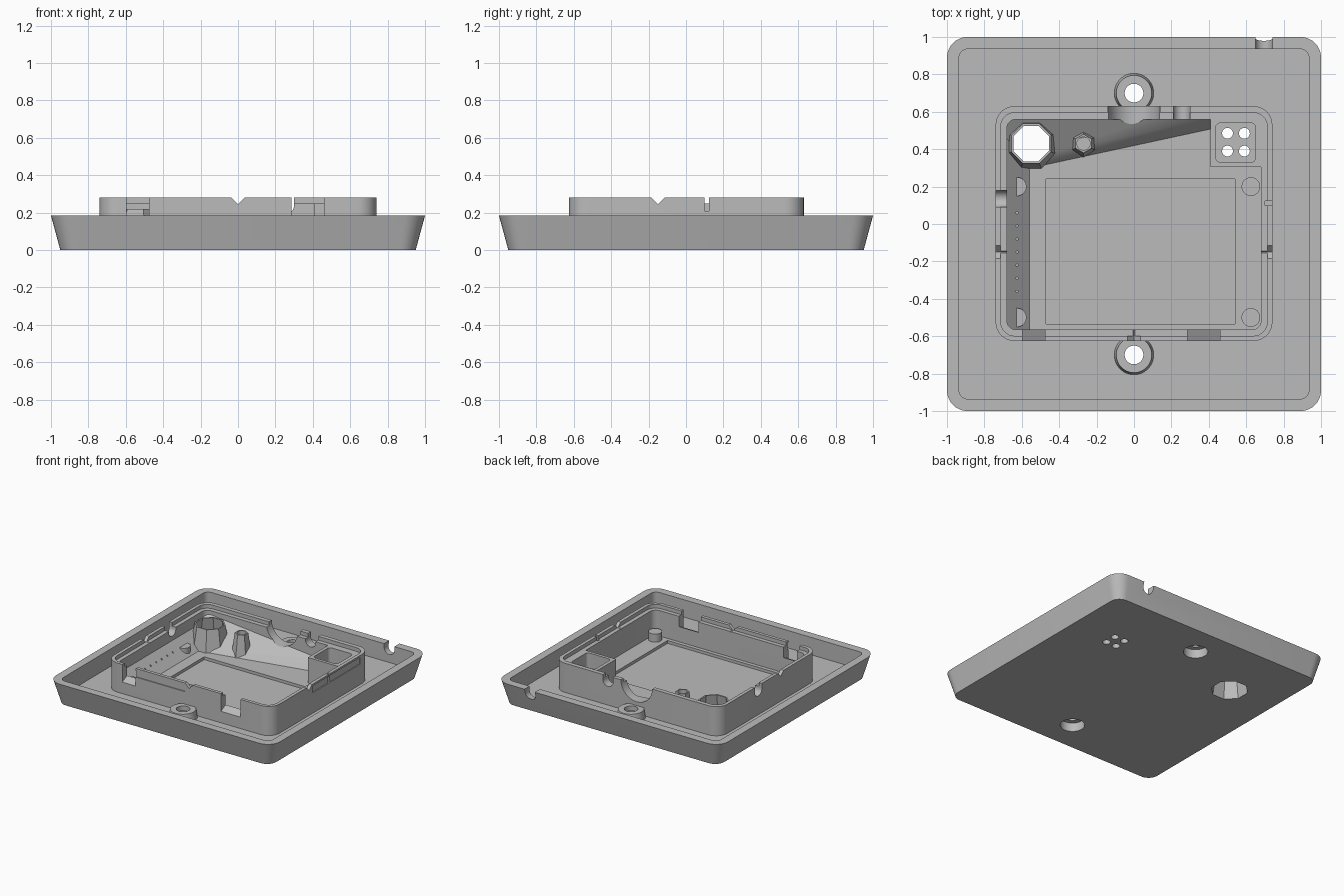
import bpy
import bmesh
from math import cos, sin, pi
from mathutils import Matrix

if "Cube" in bpy.data.objects:
    bpy.data.objects.remove(bpy.data.objects["Cube"])

grey = bpy.data.materials.new("plain_grey")
grey.use_nodes = True
grey.diffuse_color = (0.5, 0.5, 0.5, 1)
grey.node_tree.nodes["Principled BSDF"].inputs["Base Color"].default_value = (0.5, 0.5, 0.5, 1)

FLOOR = 0.045
TOP = 0.28


def finish(name, bm):
    bmesh.ops.recalc_face_normals(bm, faces=bm.faces)
    mesh = bpy.data.meshes.new(name)
    bm.to_mesh(mesh)
    bm.free()
    mesh.materials.append(grey)
    obj = bpy.data.objects.new(name, mesh)
    bpy.context.collection.objects.link(obj)
    return obj


def rounded(x0, x1, y0, y1, r, steps=8):
    """Outline of a rectangle with rounded corners."""
    pts = []
    corners = [(x1 - r, y1 - r), (x0 + r, y1 - r), (x0 + r, y0 + r), (x1 - r, y0 + r)]
    for q, (cx, cy) in enumerate(corners):
        for i in range(steps + 1):
            a = (q + i / steps) * pi / 2
            pts.append((cx + r * cos(a), cy + r * sin(a)))
    return pts


def ring(x, y, r, n=40):
    return [(x + r * cos((i + 0.5) * 2 * pi / n), y + r * sin((i + 0.5) * 2 * pi / n)) for i in range(n)]


def loft(name, low, high, z0, z1):
    """Solid between two outlines with equal point counts."""
    bm = bmesh.new()
    a = [bm.verts.new((x, y, z0)) for x, y in low]
    b = [bm.verts.new((x, y, z1)) for x, y in high]
    bm.faces.new(a)
    bm.faces.new(b)
    for i in range(len(a)):
        j = (i + 1) % len(a)
        bm.faces.new((a[i], a[j], b[j], b[i]))
    return finish(name, bm)


def box(name, x0, x1, y0, y1, z0, z1):
    outline = [(x0, y0), (x1, y0), (x1, y1), (x0, y1)]
    return loft(name, outline, outline, z0, z1)


def hull(name, points):
    bm = bmesh.new()
    for p in points:
        bm.verts.new(p)
    bmesh.ops.convex_hull(bm, input=bm.verts)
    return finish(name, bm)


def slot(x, y, z, r, axis, length=0.2):
    """U-shaped notch cutter, round below and open above."""
    arc = [(r * cos(pi + i * pi / 16), r * sin(pi + i * pi / 16)) for i in range(17)]
    outline = arc + [(r, 0.3), (-r, 0.3)]
    cutter = loft("cutter", outline, outline, -length / 2, length / 2)
    turn = Matrix.Rotation(pi / 2, 4, "X")
    if axis == "X":
        turn = Matrix.Rotation(pi / 2, 4, "Z") @ turn
    cutter.data.transform(Matrix.Translation((x, y, z)) @ turn)
    return cutter


def vee(x, y, axis):
    """V-shaped notch cutter at the top of the wall."""
    pts = []
    for s in (-0.1, 0.1):
        for u, z in ((0, 0.245), (-0.055, 0.3), (0.055, 0.3)):
            pts.append((x + u, y + s, z) if axis == "Y" else (x + s, y + u, z))
    return hull("cutter", pts)


def cut(obj, cutters):
    for c in cutters:
        mod = obj.modifiers.new("cut", "BOOLEAN")
        mod.operation = "DIFFERENCE"
        mod.solver = "EXACT"
        mod.object = c
        bpy.context.view_layer.objects.active = obj
        bpy.ops.object.modifier_apply(modifier=mod.name)


# Shared cutters
screw_holes, screw_recesses = [], []
for y in (0.7, -0.7):
    screw_holes.append(loft("cutter", ring(0, y, 0.05), ring(0, y, 0.05), -0.1, 0.2))
    screw_recesses.append(loft("cutter", ring(0, y, 0.09), ring(0, y, 0.09), -0.1, 0.07))
large_hole = loft("cutter", ring(-0.55, 0.43, 0.14, 8), ring(-0.55, 0.43, 0.1, 8), -0.02, 0.24)
post_hole = loft("cutter", ring(-0.27, 0.43, 0.035), ring(-0.27, 0.43, 0.035), 0.12, 0.3)
light_holes = [loft("cutter", ring(x, y, 0.029), ring(x, y, 0.029), -0.1, 0.2)
               for x in (0.5, 0.59) for y in (0.39, 0.485)]
cable_slot = slot(0, 0.58, 0.28, 0.14, "Y")
shared = screw_holes + screw_recesses + light_holes + [large_hole, post_hole, cable_slot]

# Outer tray with flared sides
tray = loft("tray", rounded(-0.95, 0.95, -0.95, 0.95, 0.08), rounded(-1, 1, -1, 1, 0.11), 0, 0.185)
inner = rounded(-0.935, 0.935, -0.935, 0.935, 0.045)
tray_cutters = [
    loft("cutter", inner, inner, FLOOR, 0.4),
    box("cutter", -0.47, 0.54, -0.535, 0.24, 0.022, 0.1),
    slot(0.695, 1, 0.155, 0.046, "Y"),
]
cut(tray, tray_cutters + screw_recesses + light_holes + [large_hole])

# Raised inner frame with a stepped lip
outline = rounded(-0.74, 0.74, -0.625, 0.63, 0.1)
frame = loft("inner_frame", outline, outline, 0.03, TOP)
cavity = rounded(-0.68, 0.68, -0.565, 0.56, 0.05)
ledge = rounded(-0.713, 0.713, -0.598, 0.595, 0.075)
frame_cutters = [
    loft("cutter", cavity, cavity, 0.02, 0.4),
    loft("cutter", ledge, ledge, 0.25, 0.4),
    slot(0.255, 0.6, 0.24, 0.045, "Y"),
    slot(-0.72, 0.135, 0.24, 0.045, "X"),
    box("cutter", 0.7, 0.8, 0.1, 0.122, 0.21, 0.4),
    vee(0, -0.6, "Y"), vee(0.72, -0.15, "X"), vee(-0.72, -0.15, "X"),
    # shallow latch grooves on the outside
    box("cutter", -0.48, -0.035, -0.7, -0.618, 0.21, 0.265),
    box("cutter", 0.733, 0.8, -0.11, 0.1, 0.21, 0.265),
    box("cutter", 0.733, 0.8, 0.122, 0.5, 0.21, 0.265),
]
# front connector openings with sloped sills
for x0, x1 in ((-0.595, -0.475), (0.285, 0.46)):
    frame_cutters.append(hull("cutter", [(x, y, z) for x in (x0, x1)
                                         for y, z in ((-0.66, 0.12), (-0.54, 0.18), (-0.66, 0.4), (-0.54, 0.4))]))
cut(frame, frame_cutters + screw_recesses + [cable_slot])

# Sloped inner floors along the back and the right-hand wall
back_slope = hull("back_slope", [
    (-0.69, 0.27, 0.03), (-0.69, 0.27, FLOOR), (0.42, 0.51, 0.03), (0.42, 0.51, FLOOR),
    (-0.69, 0.57, 0.03), (0.42, 0.57, 0.03), (-0.69, 0.57, 0.23), (0.42, 0.57, 0.12)])
side_slope = hull("side_slope", [(x, y, z) for y in (-0.57, 0.5)
                                 for x, z in ((-0.69, 0.03), (-0.56, 0.03), (-0.56, FLOOR), (-0.69, 0.17))])
vents = [loft("cutter", ring(-0.625, y / 100, 0.006, 8), ring(-0.625, y / 100, 0.006, 8), 0.06, 0.2)
         for y in range(-36, 8, 7)]
cut(back_slope, [large_hole, cable_slot])
cut(side_slope, [large_hole] + vents)

# Screw bosses around the mounting holes
bosses = []
for label, y, hole, recess in zip(("back", "front"), (0.7, -0.7), screw_holes, screw_recesses):
    boss = loft(label + "_screw_boss", ring(0, y, 0.108), ring(0, y, 0.095), 0.03, 0.11)
    cut(boss, [hole, recess])
    bosses.append(boss)

# Octagonal tube and hexagonal post
tube = loft("octagonal_tube", ring(-0.55, 0.43, 0.15, 8), ring(-0.55, 0.43, 0.115, 8), 0.01, 0.22)
cut(tube, [large_hole])
post = loft("hexagonal_post", ring(-0.27, 0.43, 0.075, 6), ring(-0.27, 0.43, 0.05, 6), 0.03, 0.22)
cut(post, [post_hole])

# Square well with four light holes
well = box("light_well", 0.41, 0.69, 0.305, 0.57, 0.03, 0.25)
well_outline = rounded(0.437, 0.65, 0.33, 0.54, 0.025)
well_cutter = loft("cutter", well_outline, well_outline, 0.1, 0.4)
cut(well, [well_cutter] + light_holes)

# Low round pads in the corners of the cavity
pads = [loft("corner_pad", ring(x, y, 0.05), ring(x, y, 0.05), 0.03, 0.11)
        for x in (-0.625, 0.625) for y in (-0.5, 0.2)]

for c in shared + tray_cutters + frame_cutters + vents + [well_cutter]:
    bpy.data.objects.remove(c)

# Smooth the round parts and keep the edges sharp
bpy.ops.object.select_all(action="DESELECT")
for obj in [tray, frame, back_slope, side_slope, tube, post, well] + bosses + pads:
    obj.select_set(True)
bpy.context.view_layer.objects.active = tray
bpy.ops.object.shade_smooth_by_angle()
